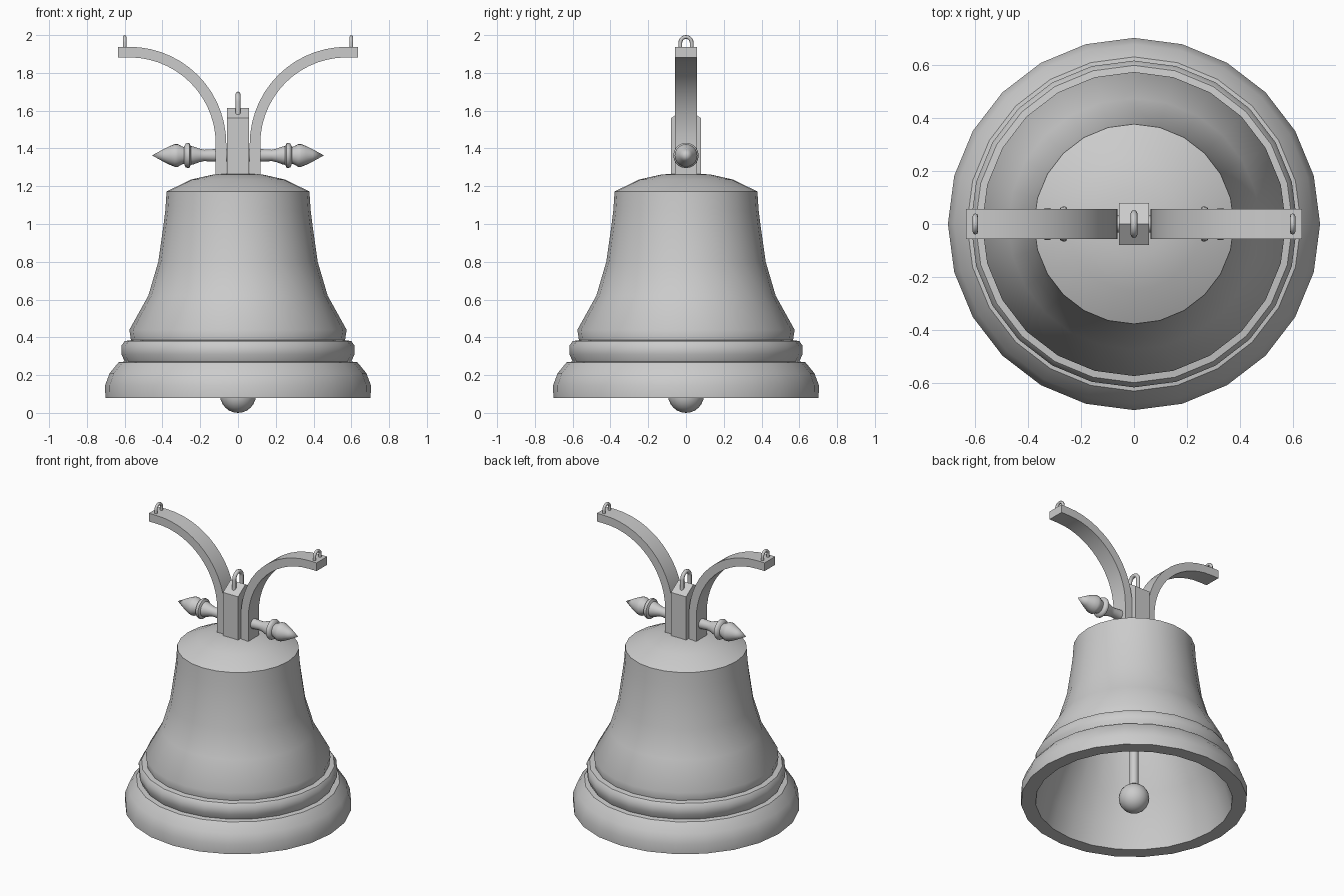
import bpy, bmesh, math
from mathutils import Matrix, Vector

if "Cube" in bpy.data.objects:
    bpy.data.objects.remove(bpy.data.objects["Cube"])


def finish(name, bm, angle=None):
    bmesh.ops.recalc_face_normals(bm, faces=bm.faces)
    mesh = bpy.data.meshes.new(name)
    bm.to_mesh(mesh)
    bm.free()
    ob = bpy.data.objects.new(name, mesh)
    bpy.context.collection.objects.link(ob)
    if angle:
        bpy.ops.object.select_all(action='DESELECT')
        ob.select_set(True)
        bpy.context.view_layer.objects.active = ob
        bpy.ops.object.shade_smooth_by_angle(angle=math.radians(angle))
    return ob


def lathe(name, profile, steps, angle, matrix=Matrix()):
    bm = bmesh.new()
    vs = [bm.verts.new((r, 0, z)) for r, z in profile]
    es = [bm.edges.new(p) for p in zip(vs, vs[1:])]
    bmesh.ops.spin(bm, geom=vs + es, cent=(0, 0, 0), axis=(0, 0, 1),
                   angle=2 * math.pi, steps=steps, use_duplicate=False)
    bmesh.ops.remove_doubles(bm, verts=bm.verts, dist=1e-4)
    bm.transform(matrix)
    return finish(name, bm, angle)


def prism(name, outline, axis, half, angle=None):
    # extrude a closed outline symmetrically along an axis
    bm = bmesh.new()
    d = Vector(axis)
    face = bm.faces.new([bm.verts.new(Vector(p) - d * half) for p in outline])
    ext = bmesh.ops.extrude_face_region(bm, geom=[face])
    bmesh.ops.translate(bm, vec=d * 2 * half,
                        verts=[g for g in ext['geom'] if isinstance(g, bmesh.types.BMVert)])
    return finish(name, bm, angle)


def loop(name, x, base, top, half, r):
    # inverted U of round bar, lying in the yz plane
    path = [(half, base)]
    path += [(half * math.cos(math.pi * i / 10), top - half + half * math.sin(math.pi * i / 10))
             for i in range(11)]
    path += [(-half, base)]
    cu = bpy.data.curves.new(name, 'CURVE')
    cu.dimensions = '3D'
    cu.bevel_depth = r
    cu.bevel_resolution = 2
    cu.use_fill_caps = True
    sp = cu.splines.new('POLY')
    sp.points.add(len(path) - 1)
    for p, (y, z) in zip(sp.points, path):
        p.co = (x, y, z, 1)
    sp.use_smooth = True
    bpy.context.collection.objects.link(bpy.data.objects.new(name, cu))


# bell shell: outer wall down to the lip, then back up inside
lathe("bell_shell", [
    (0, 1.27), (0.13, 1.262), (0.25, 1.235), (0.378, 1.172), (0.385, 1.0 + 0.07),
    (0.395, 0.99), (0.422, 0.8), (0.475, 0.62), (0.575, 0.44), (0.567, 0.385),
    (0.60, 0.38), (0.618, 0.355), (0.617, 0.31), (0.60, 0.272), (0.632, 0.268),
    (0.68, 0.21), (0.704, 0.145), (0.702, 0.08), (0.612, 0.08), (0.57, 0.24),
    (0.50, 0.42), (0.41, 0.62), (0.365, 0.8), (0.33, 1.0), (0.315, 1.13),
    (0.2, 1.18), (0, 1.2)], 24, 40)

# clapper: rod and ball
ball = [(0.095 * math.sin(a), 0.095 - 0.095 * math.cos(a))
        for a in (math.radians(t) for t in range(0, 165, 15))]
lathe("clapper", ball + [(0.028, 0.186), (0.028, 1.19), (0, 1.19)], 20, 40)

# centre post with a gabled top
prism("centre_post", [(0, -0.08, 1.25), (0, 0.08, 1.25), (0, 0.08, 1.56),
                      (0, 0, 1.615), (0, -0.08, 1.56)], (1, 0, 0), 0.057)

# axle with turned finials, mirrored about the middle
half = [(0.032, 0.1), (0.033, 0.13), (0.03, 0.18), (0.036, 0.205), (0.047, 0.235),
        (0.05, 0.25), (0.065, 0.257), (0.067, 0.267), (0.062, 0.278), (0.045, 0.285),
        (0.047, 0.295), (0.06, 0.318), (0.06, 0.335), (0.05, 0.36), (0.033, 0.395), (0, 0.455)]
axle = [(r, -z) for r, z in reversed(half)] + half
lathe("axle", axle, 20, 45,
      Matrix.Translation((0, 0, 1.363)) @ Matrix.Rotation(math.pi / 2, 4, 'Y'))

# curved arms and their end loops
angles = [math.radians(90 + 90 * i / 14) for i in range(15)]
for side, label in ((1, "right"), (-1, "left")):
    upper = [(0.575 + 0.513 * math.cos(a), 1.425 + 0.513 * math.sin(a)) for a in angles]
    lower = [(0.575 + 0.457 * math.cos(a), 1.425 + 0.457 * math.sin(a)) for a in angles]
    pts = ([(0.635, 1.938)] + upper + [(0.062, 1.25), (0.118, 1.25)]
           + lower[::-1] + [(0.635, 1.882)])
    prism(label + "_arm", [(side * x, 0, z) for x, z in pts], (0, 1, 0), 0.057, 30)
    loop(label + "_arm_loop", side * 0.6, 1.92, 1.99, 0.03, 0.01)

# loop on the post
loop("post_loop", 0, 1.56, 1.688, 0.04, 0.013)
